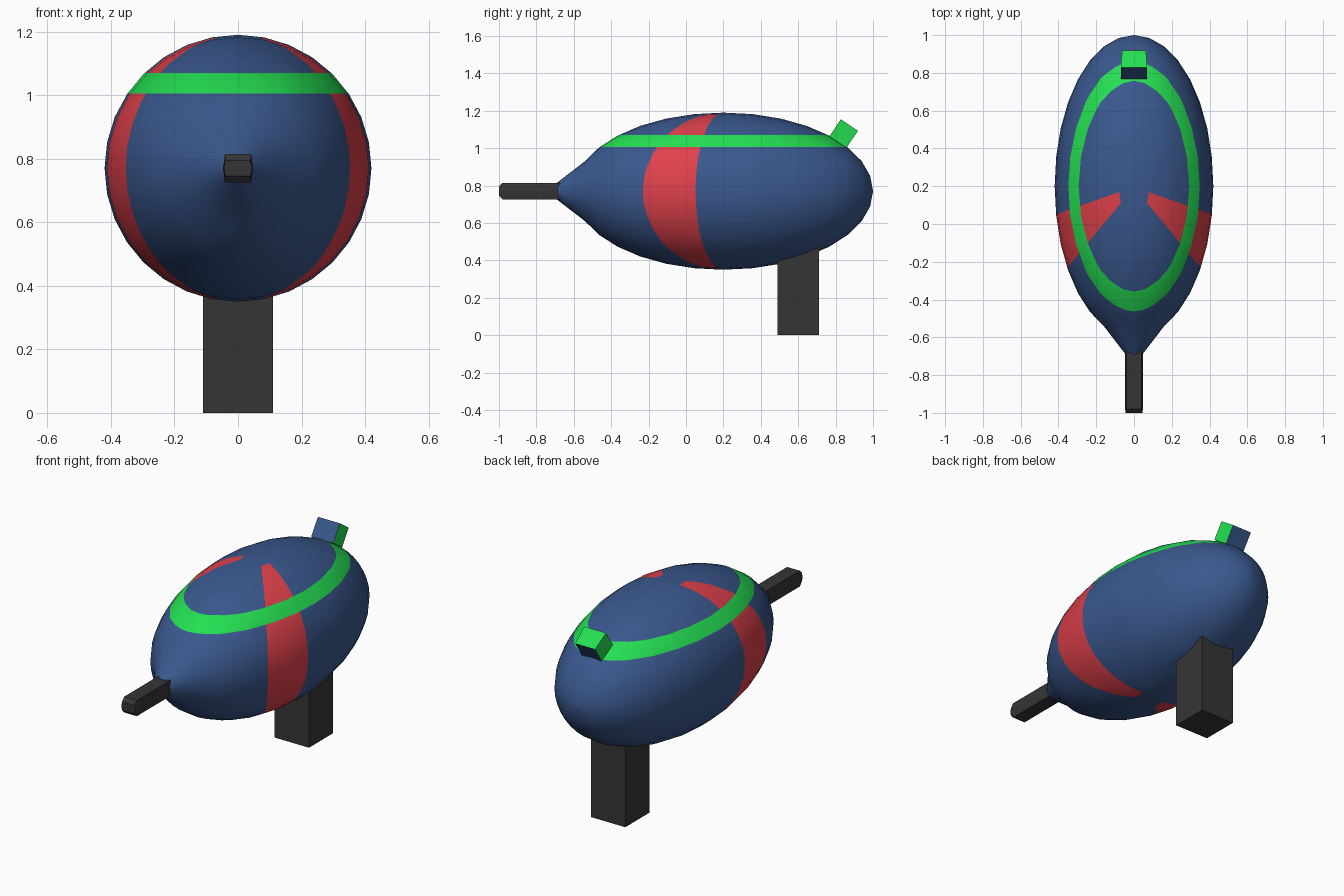
import bpy, bmesh
from math import pi, sin, cos, radians
from mathutils import Vector, Matrix

cube = bpy.data.objects.get("Cube")
if cube:
    bpy.data.objects.remove(cube, do_unlink=True)


def material(name, rgb):
    m = bpy.data.materials.new(name)
    m.use_nodes = True
    m.diffuse_color = (*rgb, 1)
    m.node_tree.nodes["Principled BSDF"].inputs["Base Color"].default_value = (*rgb, 1)
    return m


BLUE = material("blue", (0.042, 0.098, 0.27))
RED = material("red", (0.74, 0.052, 0.07))
GREEN = material("green", (0.018, 0.74, 0.085))
DARK = material("dark grey", (0.036, 0.036, 0.036))


def finish(bm, name, mats):
    bmesh.ops.recalc_face_normals(bm, faces=bm.faces[:])
    mesh = bpy.data.meshes.new(name)
    bm.to_mesh(mesh)
    bm.free()
    for m in mats:
        mesh.materials.append(m)
    obj = bpy.data.objects.new(name, mesh)
    bpy.context.collection.objects.link(obj)
    return obj


def loft(bm, rings):
    """Skin a list of equal-length point rings and cap both ends."""
    loops = [[bm.verts.new(p) for p in ring] for ring in rings]
    n = len(loops[0])
    for a, b in zip(loops, loops[1:]):
        for i in range(n):
            j = (i + 1) % n
            bm.faces.new((a[i], a[j], b[j], b[i]))
    bm.faces.new(loops[0])
    bm.faces.new(loops[-1])


# Body: ellipsoid turned around y, drawn out to a cone at the front
AXIS_Z, RADIUS, MID_Y, HALF = 0.77, 0.42, 0.2, 0.8
SEGS, RINGS = 32, 16
profile = [(-0.69, 0.045)]
for k in range(2, RINGS):
    a = pi * k / RINGS
    profile.append((MID_Y - HALF * cos(a), RADIUS * sin(a)))
profile.append((MID_Y + HALF, 0.0005))

bm = bmesh.new()
loft(bm, [[(r * cos(2 * pi * i / SEGS), y, AXIS_Z + r * sin(2 * pi * i / SEGS))
           for i in range(SEGS)] for y, r in profile])


def cut(point, normal):
    bmesh.ops.bisect_plane(bm, geom=bm.verts[:] + bm.edges[:] + bm.faces[:],
                           plane_co=point, plane_no=normal, dist=1e-5)


# Cut the level band and the two upright side wedges into the skin
BAND = (1.005, 1.07)
for z in BAND:
    cut((0, 0, z), (0, 0, 1))

back_in, front_in = Vector((0.079, 0.169)), Vector((0.069, 0.111))
back_out, front_out = Vector((0.407, 0.053)), Vector((0.351, -0.228))
wedge = [(back_out, back_in), (back_in, front_in), (front_in, front_out)]


def outward(p, q):
    d = q - p
    return Vector((d.y, -d.x))


for p, q in wedge:
    n = outward(p, q)
    for side in (1, -1):
        cut((p.x * side, p.y, 0), (n.x * side, n.y, 0))

for f in bm.faces:
    c = f.calc_center_median()
    flat = Vector((abs(c.x), c.y))
    if BAND[0] < c.z < BAND[1]:
        f.material_index = 2
    elif all((flat - p).dot(outward(p, q)) < 0 for p, q in wedge):
        f.material_index = 1
body = finish(bm, "body", [BLUE, RED, GREEN])
bpy.context.view_layer.objects.active = body
body.select_set(True)
bpy.ops.object.shade_smooth_by_angle(angle=radians(35))
body.select_set(False)

# Nozzle: slightly bulging square bar with a chamfered tip
section = [(-0.041, -0.045), (0.041, -0.045), (0.047, 0),
           (0.041, 0.045), (-0.041, 0.045), (-0.047, 0)]
bm = bmesh.new()
loft(bm, [[(x * sx, y, AXIS_Z + z * sz) for x, z in section]
          for y, sx, sz in ((-0.66, 1, 1), (-0.98, 1, 1), (-1.0, 0.95, 0.55))])
finish(bm, "nozzle", [DARK])

# Stand: square post under the back of the body
bm = bmesh.new()
bmesh.ops.create_cube(bm, size=1, matrix=Matrix.Translation((0, 0.6, 0.25))
                      @ Matrix.Diagonal((0.22, 0.22, 0.5, 1)))
finish(bm, "stand", [DARK])

# Rear sight: tilted block, narrower at the back, blue front and back faces
bm = bmesh.new()
bmesh.ops.create_cube(bm, size=0.11)
for v in bm.verts:
    v.co.x = (0.07 if v.co.y < 0 else 0.063) * (1 if v.co.x > 0 else -1)
bm.normal_update()
for f in bm.faces:
    f.material_index = 1 if abs(f.normal.y) > 0.9 else 0
bm.transform(Matrix.Translation((0, 0.843, 1.078)) @ Matrix.Rotation(radians(-34), 4, "X"))
finish(bm, "rear_sight", [GREEN, BLUE])
